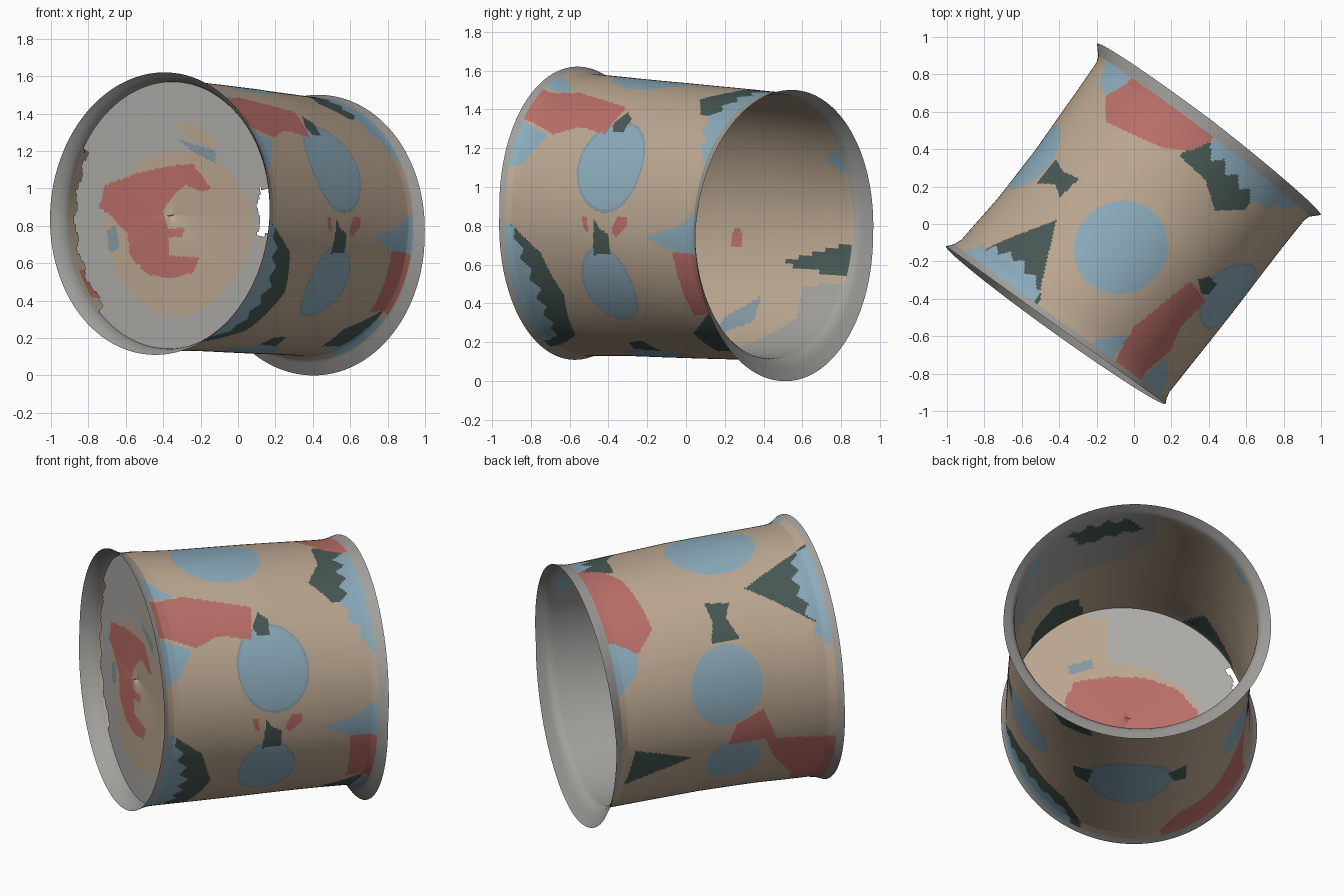
import bpy, bmesh, math

# Colours
COLOURS = [("tan", (0.50, 0.39, 0.285)), ("blue", (0.26, 0.41, 0.50)),
           ("red", (0.50, 0.16, 0.14)), ("dark_green", (0.065, 0.10, 0.09)),
           ("grey", (0.36, 0.355, 0.335)), ("blue_grey", (0.24, 0.32, 0.37)),
           ("light_grey", (0.42, 0.415, 0.395))]
TAN, BLUE, RED, GREEN, GREY, FRINGE, LIGHT = range(7)
mats = []
for n, c in COLOURS:
    m = bpy.data.materials.new(n)
    m.diffuse_color = (*c, 1)
    mats.append(m)

# Drum frame: axis U lies flat, V points to the right-front side
U, V, START, LENGTH = (0.60, 0.80), (0.80, -0.60), (-0.41, -0.546), 1.335

# Profile rows: distance, side radius, upright radius, centre height, side offset
PROFILE = [(0.00, .722, .755, .865, -.010), (0.03, .702, .740, .862, -.003),
           (0.07, .689, .726, .856, .002), (0.35, .682, .716, .845, .015),
           (0.70, .683, .708, .830, .023), (1.05, .690, .698, .810, .022),
           (1.25, .697, .693, .797, .020), (1.285, .708, .708, .783, .018),
           (1.335, .753, .750, .750, .017)]


def section(s):
    for a, b in zip(PROFILE, PROFILE[1:]):
        if s <= b[0] + 1e-6:
            t = (s - a[0]) / (b[0] - a[0])
            return [p + (q - p) * t for p, q in zip(a, b)][1:]
    return PROFILE[-1][1:]


def point(s, ang, inset=0.0, scale=1.0):
    rh, rv, cz, cv = section(s)
    c, n = math.cos(ang), math.sin(ang)
    wob = 0.003 * math.sin(5 * ang + 4 * s) * math.sin(math.pi * s / LENGTH)
    side = cv + (rh - inset + wob) * c * scale
    z = cz + (rv - inset + wob) * n * scale
    # the rims lean a little
    front, back = max(0, 1 - s / 0.12), max(0, (s - 1.2) / 0.135)
    side += 0.03 * max(0, n) * front
    d = s + front * (0.015 * c - 0.04 * max(0, -n)) + back * (0.04 * max(0, n) - 0.015 * max(0, c))
    return (START[0] + U[0] * d + V[0] * side, START[1] + U[1] * d + V[1] * side, z)


def inside(x, y, poly):
    hit = False
    for (x1, y1), (x2, y2) in zip(poly, poly[1:] + poly[:1]):
        if (y1 > y) != (y2 > y) and x < x1 + (y - y1) * (x2 - x1) / (y2 - y1):
            hit = not hit
    return hit


# Painted ovals: distance, angle, half length, half angle
OVALS = [(.54, 90, .255, 21), (.68, 24, .21, 21), (.65, -29, .165, 18),
         (.65, 166, .21, 19), (.60, 207, .16, 13), (.62, -90, .23, 21)]
# Painted patches around the front end
FRONT = [(BLUE, 0, [(.04, 62), (.04, 76), (.2, 61)]),
         (BLUE, 0, [(.04, 41), (.04, 19), (.12, 22), (.22, 35)]),
         (RED, 0, [(.06, 60), (.25, 62), (.48, 57), (.62, 54), (.58, 38), (.4, 41), (.25, 36), (.06, 42)]),
         (BLUE, 1, [(.03, 106), (.11, 106), (.16, 125), (.12, 143), (.03, 162)]),
         (GREEN, 0, [(.45, 122), (.05, 104), (.07, 146)]),
         (BLUE, 1, [(.03, 0), (.1, -8), (.17, -30), (.14, -55), (.03, -66)]),
         (GREEN, 0, [(.06, -3), (.25, -15), (.33, -34), (.25, -58), (.06, -68)]),
         (RED, 0, [(.06, -105), (.06, -160), (.42, -164), (.36, -152), (.22, -135), (.18, -115)])]
# Painted patches in the middle
MIDDLE = [(GREEN, 0, [(.6, 44), (.65, 51), (.7, 47), (.69, 40), (.62, 40)]),
          (GREEN, 0, [(.54, 146), (.6, 135), (.56, 128), (.7, 126), (.68, 136), (.71, 146)]),
          (GREEN, 0, [(.62, 0), (.66, -4), (.71, -6), (.71, -14), (.6, -15), (.61, -8)]),
          (RED, 0, [(.54, 1), (.57, 1), (.58, -6), (.55, -4)]),
          (RED, 0, [(.73, -5), (.77, 2), (.83, 2), (.83, -2), (.76, -7)]),
          (GREEN, 0, [(.56, -63), (.66, -62), (.7, -72), (.54, -70)]),
          (GREEN, 0, [(.56, -112), (.68, -108), (.7, -118), (.54, -118)]),
          (RED, 0, [(.44, 180), (.6, 186), (.64, 196), (.4, 196), (.3, 206), (.35, 198)])]
# Painted patches around the open back end
BACK = [(RED, 0, [(1.27, 86), (1.18, 91), (1.1, 102), (1.05, 122), (1.03, 133), (1.14, 143), (1.27, 135)]),
        (BLUE, 0, [(1.27, 135), (1.14, 143), (1.17, 152), (1.27, 160)]),
        (BLUE, 1, [(1.27, 86), (1.23, 85), (1.2, 66), (1.16, 50), (1.27, 28)]),
        (GREEN, 0, [(1.26, 90), (1.12, 94), (1.1, 78), (1.0, 66), (1.1, 54), (1.26, 55)]),
        (BLUE, 0, [(.95, -6), (1.16, -1), (1.27, 6), (1.27, -12), (1.1, -11)]),
        (RED, 0, [(1.12, -12), (1.27, -12), (1.27, -40), (1.14, -42)]),
        (GREEN, 0, [(1.25, -40), (1.05, -54), (1.08, -70), (1.22, -68)]),
        (BLUE, 0, [(1.2, -50), (1.27, -44), (1.27, -76), (1.18, -72)]),
        (GREEN, 0, [(.85, 200), (1.2, 189), (1.24, 210)])]
# Patches on the inner wall
INNER = [(GREEN, 0, [(.82, 198), (1.25, 187), (1.25, 203)]),
         (GREEN, 0, [(.1, 34), (.3, 38), (.38, 52), (.3, 66), (.1, 68)]),
         (GREEN, 0, [(.1, 118), (.34, 130), (.1, 152)]),
         (RED, 0, [(.1, 204), (.3, 204), (.28, 217), (.1, 219)]),
         (GREEN, 1, [(1.22, 90), (1.1, 94), (1.0, 66), (1.22, 56)]),
         (RED, 0, [(.49, 186), (.55, 183), (.56, 192), (.5, 193)]),
         (BLUE, 0, [(1.14, 150), (1.27, 143), (1.27, 158)]),
         (BLUE, 0, [(1.1, 32), (1.27, 42), (1.27, 22)]),
         (FRINGE, 0, [(.6, 226), (.76, 214), (.8, 228), (.58, 243)]),
         (GREY, 0, [(1.0, 208), (1.27, 205), (1.27, 300), (.85, 290), (.85, 250), (1.05, 225)]),
         (GREY, 0, [(.85, -75), (.75, -20), (.6, 40), (.7, 85), (1.0, 100), (1.27, 100), (1.27, -75)])]


def paint(s, deg, patches, ovals):
    tooth = abs((deg / 9) % 1 - 0.5) * 0.10 - 0.025
    for colour, jagged, poly in patches:
        x = s + (tooth if jagged and 0.07 < s < 1.24 else 0)
        if inside(x, deg, poly) or inside(x, deg - 360, poly):
            return colour
    for os, oa, ds, da in ovals:
        gap = (deg - oa + 180) % 360 - 180
        d = math.hypot((s - os) / ds, gap / da)
        if d < 1.0:
            return FRINGE if d > 0.94 and oa < 80 else BLUE
    return TAN


def finish(name, bm):
    me = bpy.data.meshes.new(name)
    bm.to_mesh(me)
    bm.free()
    for m in mats:
        me.materials.append(m)
    ob = bpy.data.objects.new(name, me)
    bpy.context.collection.objects.link(ob)
    for p in me.polygons:
        p.use_smooth = True


# Drum wall, built once for the outside and once for the inside
def wall(name, inset, ns, nt, patches, ovals, rims):
    bm = bmesh.new()
    rows = []
    for i in range(ns + 1):
        s = LENGTH * i / ns
        cut = inset * min(1, s / 0.05, (LENGTH - s) / 0.05)
        rows.append([bm.verts.new(point(s, 2 * math.pi * j / nt, cut)) for j in range(nt)])
    for i in range(ns):
        s = LENGTH * (i + .5) / ns
        x = min(max(s, 0.065), 1.265)
        near = [p for p in patches if min(q[0] for q in p[2]) - .03 < x < max(q[0] for q in p[2]) + .03]
        for j in range(nt):
            k = (j + 1) % nt
            q = [rows[i][j], rows[i][k], rows[i + 1][k], rows[i + 1][j]]
            f = bm.faces.new(q if inset else q[::-1])
            rim = s < rims[0] or s > rims[1]
            f.material_index = GREY if rim else paint(x, 360 * (j + .5) / nt, near, ovals)
    finish(name, bm)


wall("outer_wall", 0.0, 210, 400, FRONT + MIDDLE + BACK, OVALS, (.03, 1.285))
wall("inner_wall", 0.012, 100, 180, INNER, [], (.08, 1.26))

# End disc patches in side offset and height, for each face
DISC_FRONT = [(TAN, [(.04, .82), (.1, .78), (.1, .72), (.16, .78), (.14, .86), (.06, .9)]),
              (RED, [(-.47, .9), (-.43, 1.02), (-.22, 1.08), (-.02, 1.12), (.15, 1.13), (.27, 1.0), (.2, .98),
                     (.1, 1.02), (.03, .97), (-.05, .88), (.0, .78), (.12, .8), (.08, .74), (.0, .74),
                     (.0, .64), (.2, .63), (.16, .55), (0, .52), (-.14, .54), (-.26, .64), (-.28, .76), (-.4, .86)]),
              (FRINGE, [(-.42, .78), (-.36, .8), (-.33, .68), (-.4, .66)]),
              (FRINGE, [(.06, 1.26), (.3, 1.2), (.3, 1.13), (.14, 1.2)]),
              (TAN, [(.04, 1.36), (.14, 1.35), (.32, 1.24), (.3, 1.2), (.04, 1.31)])]
DISC_BACK = [(RED, [(.36, .95), (.3, 1.08), (.1, 1.12), (-.1, 1.12), (-.28, 1.05), (-.4, .9),
                    (-.3, .6), (0, .5), (.28, .6)]),
             (FRINGE, [(.34, 1.18), (.2, 1.23), (.2, 1.17), (.33, 1.12)]),
             (TAN, [(.12, 1.5), (.12, 1.1), (.4, .8), (.8, .8), (.6, 1.5)])]


def disc(name, s, flip, patches):
    bm = bmesh.new()
    nr, nt = 60, 180
    grid = [[bm.verts.new(point(s, 2 * math.pi * j / nt, .008, max(.004, i / nr)))
             for j in range(nt)] for i in range(nr + 1)]
    for i in range(nr):
        for j in range(nt):
            k = (j + 1) % nt
            q = [grid[i][j], grid[i + 1][j], grid[i + 1][k], grid[i][k]]
            z = sum(v.co.z for v in q) / 4
            a = sum((v.co.x - START[0]) * V[0] + (v.co.y - START[1]) * V[1] for v in q) / 4
            # worn gaps at both sides
            rag = 0.012 * math.sin(40 * z)
            if a > .585 + rag and .75 < z < 1.0:
                continue
            if 148 < 360 * j / nt < 226 and i / nr > .925 + rag:
                continue
            col = TAN if math.hypot(a - .06, (z - .77) * 1.08) < .48 + .015 * math.sin(9 * z) else LIGHT
            for c, poly in patches:
                if inside(a, z, poly):
                    col = c
                    break
            bm.faces.new(q[::-1] if flip else q).material_index = col
    bmesh.ops.delete(bm, geom=[v for v in bm.verts if not v.link_faces], context='VERTS')
    finish(name, bm)


disc("end_disc_front", 0.08, False, DISC_FRONT)
disc("end_disc_back", 0.086, True, DISC_BACK)
